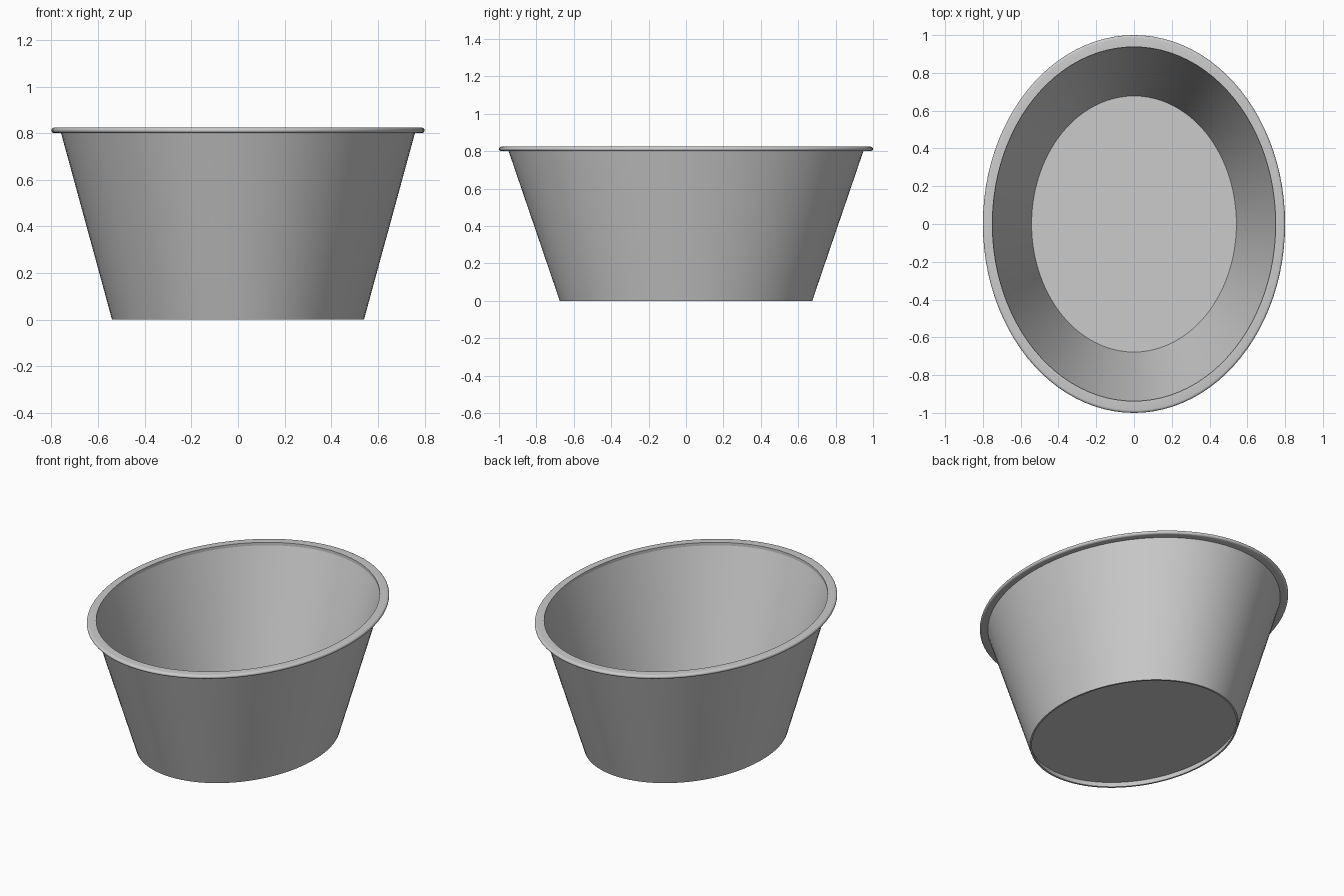
import bpy, bmesh
from math import sin, cos, pi, radians

cube = bpy.data.objects.get("Cube")
if cube:
    bpy.data.objects.remove(cube, do_unlink=True)

SEGMENTS = 96
STRETCH = 1.25  # oval length over width

grey = bpy.data.materials.new("plain_grey")
grey.use_nodes = True
colour = (0.6, 0.6, 0.6, 1)
grey.diffuse_color = colour
grey.node_tree.nodes["Principled BSDF"].inputs["Base Color"].default_value = colour


def oval_lathe(name, profile, closed=False, caps=False):
    """Sweep a (radius, height) profile around an oval."""
    bm = bmesh.new()
    rings = []
    for r, z in profile:
        rings.append([bm.verts.new((r * cos(a), STRETCH * r * sin(a), z))
                      for a in (2 * pi * i / SEGMENTS for i in range(SEGMENTS))])
    pairs = list(zip(rings, rings[1:]))
    if closed:
        pairs.append((rings[-1], rings[0]))
    for low, high in pairs:
        for i in range(SEGMENTS):
            j = (i + 1) % SEGMENTS
            bm.faces.new((low[i], low[j], high[j], high[i]))
    if caps:
        bm.faces.new(rings[0])
        bm.faces.new(rings[-1])
    bmesh.ops.recalc_face_normals(bm, faces=bm.faces)
    mesh = bpy.data.meshes.new(name)
    bm.to_mesh(mesh)
    bm.free()
    mesh.materials.append(grey)
    obj = bpy.data.objects.new(name, mesh)
    bpy.context.collection.objects.link(obj)
    bpy.ops.object.select_all(action='DESELECT')
    obj.select_set(True)
    bpy.context.view_layer.objects.active = obj
    bpy.ops.object.shade_smooth_by_angle(angle=radians(35))
    return obj


# Thin flared wall, open at both ends
oval_lathe("tub_wall", [(0.54, 0), (0.76, 0.805), (0.75, 0.805), (0.53, 0)], closed=True)

# Floor raised a little above the foot of the wall
oval_lathe("tub_floor", [(0.543, 0.035), (0.545, 0.045)], caps=True)

# Flat rim with a rounded outer edge
rounded = [(0.788 + 0.012 * cos(a), 0.812 + 0.012 * sin(a))
           for a in (-pi / 2 + pi * i / 8 for i in range(9))]
oval_lathe("tub_rim", [(0.75, 0.8)] + rounded + [(0.75, 0.824)], closed=True)
